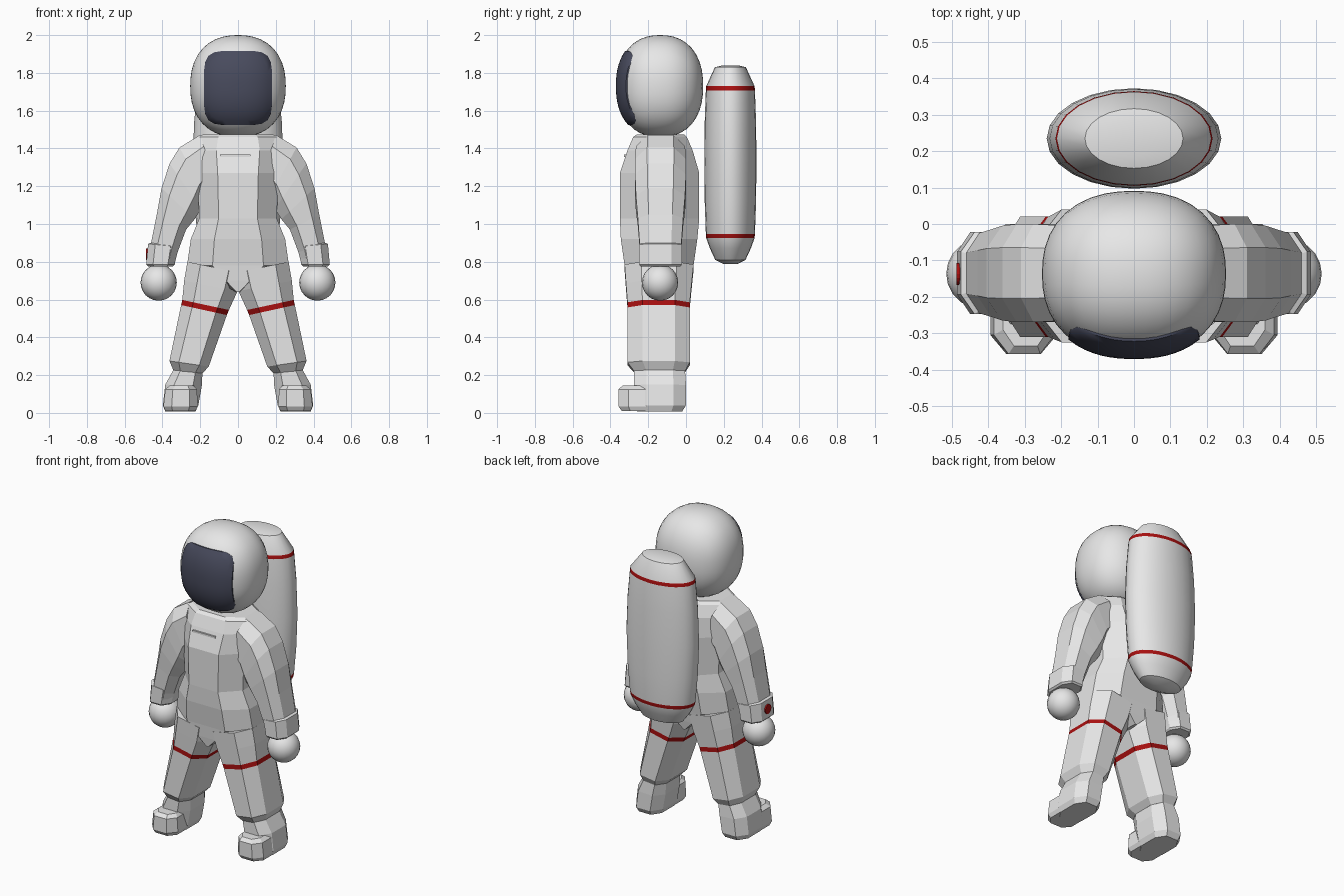
import bpy, bmesh, math

if "Cube" in bpy.data.objects:
    bpy.data.objects.remove(bpy.data.objects["Cube"])


def material(name, rgb):
    m = bpy.data.materials.new(name)
    m.diffuse_color = (*rgb, 1)
    m.use_nodes = True
    m.node_tree.nodes["Principled BSDF"].inputs["Base Color"].default_value = m.diffuse_color
    return m


WHITE = material("suit_white", (0.8, 0.8, 0.8))
RED = material("trim_red", (0.4, 0.005, 0.005))
DARK = material("visor_dark_blue", (0.065, 0.07, 0.11))


def finish(name, bm, mats, mirror=False, smooth=None):
    bmesh.ops.recalc_face_normals(bm, faces=bm.faces[:])
    me = bpy.data.meshes.new(name)
    bm.to_mesh(me)
    bm.free()
    for m in mats:
        me.materials.append(m)
    ob = bpy.data.objects.new(name, me)
    bpy.context.collection.objects.link(ob)
    if mirror:
        ob.modifiers.new("Mirror", 'MIRROR')
    if smooth:
        bpy.ops.object.select_all(action='DESELECT')
        ob.select_set(True)
        bpy.context.view_layer.objects.active = ob
        bpy.ops.object.shade_smooth_by_angle(angle=math.radians(smooth))
    return ob


def loft(name, rings, red_bands=(), **kw):
    """Skin a list of point rings, capping both ends."""
    bm = bmesh.new()
    vr = [[bm.verts.new(p) for p in r] for r in rings]
    n = len(vr[0])
    for b, (r0, r1) in enumerate(zip(vr, vr[1:])):
        for i in range(n):
            j = (i + 1) % n
            f = bm.faces.new((r0[i], r0[j], r1[j], r1[i]))
            f.material_index = int(b in red_bands)
    bm.faces.new(vr[0])
    bm.faces.new(vr[-1])
    return finish(name, bm, [WHITE, RED], **kw)


def octagon(xi, zi, xo, zo, y0, y1, c=0.24):
    """Chamfered section from inner point to outer point, y0 front, y1 back."""
    uv = [(c, 0), (1 - c, 0), (1, c), (1, 1 - c),
          (1 - c, 1), (c, 1), (0, 1 - c), (0, c)]
    return [(xi + u * (xo - xi), y0 + v * (y1 - y0), zi + u * (zo - zi)) for u, v in uv]


# Torso, tapering to a wedge at the crotch
torso = [(1.475, .185, -.26, -.01), (1.46, .21, -.28, .005), (1.39, .23, -.31, .035),
         (1.27, .215, -.35, .07), (1.03, .205, -.35, .07), (.92, .25, -.345, .06),
         (.78, .27, -.325, .04), (.70, .13, -.318, .03), (.64, .012, -.31, .02)]
loft("torso", [octagon(-h, z, h, z, a, b, .25) for z, h, a, b in torso])

# Legs with a red thigh band
legs = [(-.02, .74, .268, .80, -.325, .04), (.002, .645, .285, .70, -.318, .03),
        (.048, .545, .295, .598, -.31, .02), (.059, .518, .301, .571, -.31, .02),
        (.155, .245, .363, .275, -.31, .02), (.188, .21, .342, .225, -.275, -.005)]
loft("legs", [octagon(*r) for r in legs], red_bands=(2,), mirror=True)

# Boots: shaft and toe
shaft = [(.188, .215, .342, .228, -.275, -.005), (.192, .14, .385, .15, -.275, 0),
         (.21, .04, .398, .04, -.275, 0), (.225, .008, .385, .008, -.26, -.02)]
loft("boot_shafts", [octagon(*r) for r in shaft], mirror=True)
toe = [(.235, .145, .36, .145, -.335, -.15), (.218, .125, .385, .125, -.357, -.14),
       (.212, .035, .395, .035, -.357, -.14), (.225, .01, .385, .01, -.34, -.15)]
loft("boot_toes", [octagon(*r) for r in toe], mirror=True)

# Sleeves curve from the shoulder to the wrist
arms = [(.12, 1.22, .20, 1.472, -.265, -.005), (.17, 1.15, .31, 1.405, -.27, 0),
        (.195, 1.08, .362, 1.32, -.27, 0), (.23, 1.025, .405, 1.19, -.265, -.005),
        (.275, .97, .43, 1.05, -.255, -.015), (.32, .85, .46, .90, -.245, -.025),
        (.335, .79, .465, .80, -.24, -.03)]
loft("sleeves", [octagon(*r) for r in arms], mirror=True)

# Cuffs
cuffs = [(.325, .885, .462, .90, -.24, -.03), (.318, .88, .476, .895, -.248, -.022),
         (.335, .785, .486, .785, -.248, -.022), (.345, .775, .475, .775, -.24, -.03)]
loft("cuffs", [octagon(*r) for r in cuffs], mirror=True)

# Hands
bm = bmesh.new()
bmesh.ops.create_uvsphere(bm, u_segments=20, v_segments=12, radius=.096)
bmesh.ops.translate(bm, verts=bm.verts[:], vec=(.42, -.137, .69))
finish("hands", bm, [WHITE], mirror=True, smooth=60)

# Red button on one cuff
bm = bmesh.new()
bmesh.ops.create_cone(bm, cap_ends=True, segments=16, radius1=.03, radius2=.03, depth=.012)
for v in bm.verts:
    x, y, z = v.co
    v.co = (-.482 + z, -.137 + y, .84 + x)
finish("wrist_button", bm, [RED])

# Chest tag
bm = bmesh.new()
bmesh.ops.create_cube(bm, size=1)
for v in bm.verts:
    v.co = (v.co.x * .16 - .015, v.co.y * .012 - .322, v.co.z * .012 + 1.362)
finish("chest_tag", bm, [WHITE])

# Helmet: rounded superellipsoid
N, A, B, C, CY, CZ = 2.3, .253, .228, .27, -.137, 1.73
bm = bmesh.new()
bmesh.ops.create_cube(bm, size=2)
bmesh.ops.subdivide_edges(bm, edges=bm.edges[:], cuts=9, use_grid_fill=True)
for v in bm.verts:
    p = [math.tan(c * math.pi / 4) for c in v.co]
    k = sum(abs(c) ** N for c in p) ** (1 / N)
    v.co = (A * p[0] / k, CY + B * p[1] / k, CZ + C * p[2] / k)
finish("helmet", bm, [WHITE], smooth=60)

# Visor: thin rounded-square plate following the helmet front
bm = bmesh.new()
rings = []
SEG, STEPS = 40, 8
for s in range(1, STEPS + 1):
    ring = []
    for i in range(SEG):
        a = 2 * math.pi * i / SEG
        ca, sa = math.cos(a), math.sin(a)
        k = (abs(ca) ** 5 + abs(sa) ** 5) ** -.2 * s / STEPS
        x, dz = .18 * ca * k, .196 * sa * k - .01
        d = 1 - abs(x / A) ** N - abs(dz / C) ** N
        ring.append(bm.verts.new((x, CY - B * d ** (1 / N) - .006, CZ + dz)))
    rings.append(ring)
# rim turned back into the helmet
rings.append([bm.verts.new((v.co.x, v.co.y + .009, v.co.z)) for v in rings[-1]])
bm.faces.new(rings[0])
for r0, r1 in zip(rings, rings[1:]):
    for i in range(SEG):
        j = (i + 1) % SEG
        bm.faces.new((r0[i], r0[j], r1[j], r1[i]))
visor = finish("visor", bm, [DARK], smooth=50)
if visor.data.polygons[0].normal.y > 0:
    visor.data.flip_normals()

# Backpack: elliptical capsule with two red bands
pack = [(.787, .06, .035), (.81, .14, .08), (.87, .185, .108), (.925, .212, .128),
        (.947, .216, .130), (1.12, .232, .136), (1.33, .24, .138), (1.54, .232, .136),
        (1.708, .216, .130), (1.73, .212, .128), (1.83, .135, .082), (1.838, .08, .05)]
loft("backpack", [[(a * math.cos(t), .235 + b * math.sin(t), z)
                   for t in (2 * math.pi * i / 24 for i in range(24))]
                  for z, a, b in pack], red_bands=(3, 8), smooth=35)
